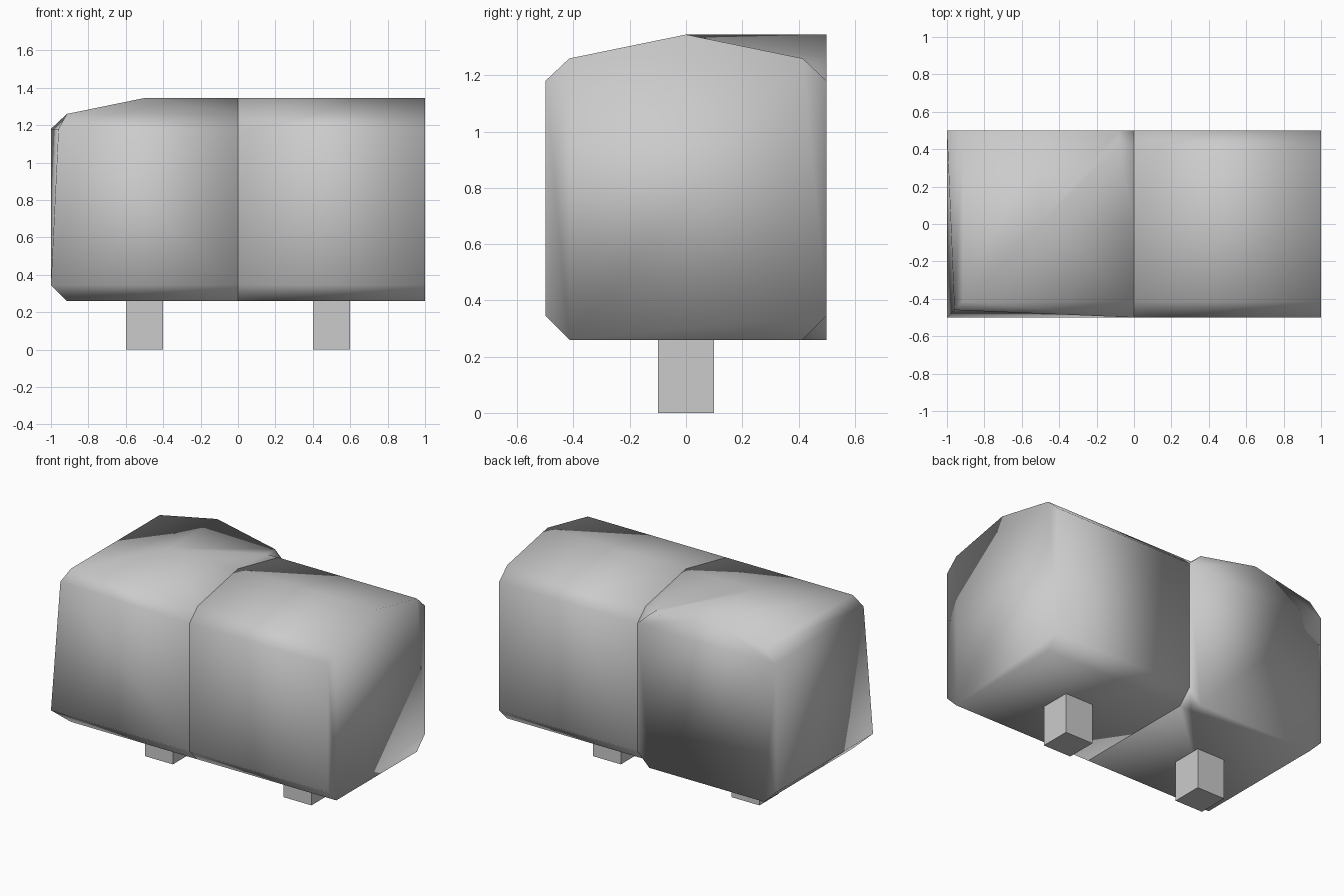
import bpy, bmesh

if "Cube" in bpy.data.objects:
    bpy.data.objects.remove(bpy.data.objects["Cube"])

# Hedge cross-section: (offset across the hedge, height)
PROFILE = [(-0.5, 1.18), (-0.415, 1.26), (0, 1.345), (0.415, 1.26), (0.5, 1.18),
           (0.5, 0.345), (0.415, 0.26), (-0.415, 0.26), (-0.5, 0.345)]


def loft(name, rings):
    """Skin closed rings of points, cap both ends and shade smooth."""
    bm = bmesh.new()
    loops = [[bm.verts.new(p) for p in ring] for ring in rings]
    n = len(PROFILE)
    for a, b in zip(loops, loops[1:]):
        for i in range(n):
            j = (i + 1) % n
            bm.faces.new((a[i], a[j], b[j], b[i]))
    bm.faces.new(loops[0])
    bm.faces.new(loops[-1][::-1])
    bmesh.ops.remove_doubles(bm, verts=bm.verts[:], dist=0.0005)
    bmesh.ops.recalc_face_normals(bm, faces=bm.faces[:])
    for f in bm.faces:
        f.smooth = True
    mesh = bpy.data.meshes.new(name)
    bm.to_mesh(mesh)
    bm.free()
    obj = bpy.data.objects.new(name, mesh)
    bpy.context.collection.objects.link(obj)
    return obj


# Straight hedge section on the right
loft("hedge_straight", [[(x, t, z) for t, z in PROFILE] for x in (0, 1)])

# Corner hedge section: turns from the right side to the back along a mitre
mitre = [(t - 0.5, t, z) for t, z in PROFILE]
mitre[0] = (-0.96, -0.46, 1.18)  # softened outer corner
loft("hedge_corner", [[(0, t, z) for t, z in PROFILE],
                      mitre,
                      [(t - 0.5, 0.5, z) for t, z in PROFILE]])

# Short square trunks
for side, x in (("left", -0.5), ("right", 0.5)):
    bpy.ops.mesh.primitive_cube_add(size=1, location=(x, 0, 0.13))
    trunk = bpy.context.object
    trunk.name = "trunk_" + side
    trunk.scale = (0.2, 0.2, 0.26)
